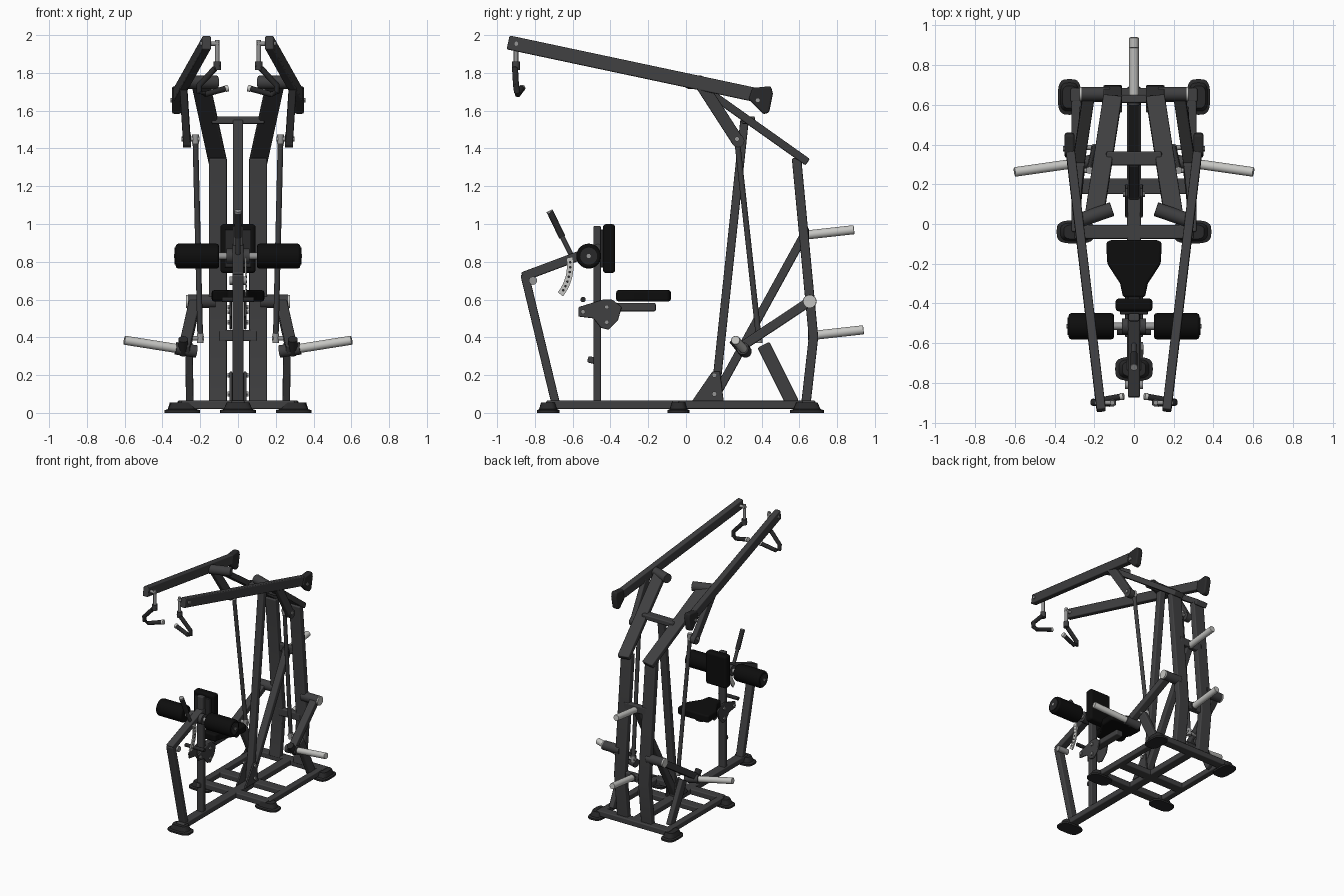
import bpy, bmesh, math
from mathutils import Vector as V


def mat(name, c):
    m = bpy.data.materials.new(name)
    m.diffuse_color = (*c, 1)
    return m


FRAME = mat("charcoal_frame", (0.05, 0.05, 0.052))
PAD = mat("black_pad", (0.004, 0.004, 0.004))
STEEL = mat("light_steel", (0.56, 0.56, 0.54))
BOLT = mat("grey_bolt", (0.3, 0.3, 0.3))
DARK = mat("dark_rubber", (0.022, 0.022, 0.023))


def finish(name, bm, m, bevel=0.0, seg=2):
    bmesh.ops.recalc_face_normals(bm, faces=bm.faces)
    me = bpy.data.meshes.new(name)
    bm.to_mesh(me)
    bm.free()
    me.materials.append(m)
    me.shade_smooth()
    me.set_sharp_from_angle(angle=math.radians(35))
    ob = bpy.data.objects.new(name, me)
    bpy.context.collection.objects.link(ob)
    if bevel:
        b = ob.modifiers.new("bevel", 'BEVEL')
        b.width, b.segments, b.limit_method = bevel, seg, 'ANGLE'
        b.harden_normals = True
    return ob


def loft(name, rings, m, bevel=0.0, seg=2):
    """Skin closed rings of points and cap both ends."""
    bm = bmesh.new()
    rs = [[bm.verts.new(p) for p in r] for r in rings]
    n = len(rs[0])
    for a, b in zip(rs, rs[1:]):
        for i in range(n):
            bm.faces.new((a[i], a[(i + 1) % n], b[(i + 1) % n], b[i]))
    bm.faces.new(rs[0][::-1])
    bm.faces.new(rs[-1])
    return finish(name, bm, m, bevel, seg)


def sweep(name, pts, w, h, m=FRAME, sides=4, bevel=0.0):
    """Mitred tube along pts: box section w (sideways) x h, or round section of radius w."""
    pts = [V(p) for p in pts]
    rings = []
    for i, p in enumerate(pts):
        d0 = (p - pts[i - 1]).normalized() if i else None
        d1 = (pts[i + 1] - p).normalized() if i < len(pts) - 1 else None
        d0, d1 = d0 or d1, d1 or d0
        t = (d0 + d1).normalized()
        ref = V((0, 1, 0)) if abs(t.x) > 0.75 else V((1, 0, 0))
        s = (ref - t * ref.dot(t)).normalized()
        u = t.cross(s)
        k = 1 / max(0.6, t.dot(d0))
        if sides == 4:
            rings.append([p + s * (w / 2 * a) + u * (h / 2 * b * k)
                          for a, b in ((-1, -1), (1, -1), (1, 1), (-1, 1))])
        else:
            rings.append([p + s * w * math.cos(q) + u * w * math.sin(q)
                          for q in (math.tau * j / sides for j in range(sides))])
    return loft(name, rings, m, bevel)


def beam(name, pts, w, h, m=FRAME):
    return sweep(name, pts, w, h, m, 4, 0.008)


def rod(name, pts, r, m=FRAME, sides=16, bevel=0.0):
    return sweep(name, pts, r, r, m, sides, bevel)


def prism(name, axis, pts, a, b, m=FRAME, bevel=0.006, seg=2):
    """Extrude a (y,z) outline along x, or an (x,y) outline along z."""
    f = (lambda p, c: (c, p[0], p[1])) if axis == 'x' else (lambda p, c: (p[0], p[1], c))
    return loft(name, [[f(p, c) for p in pts] for c in (a, b)], m, bevel, seg)


def foot(name, x, y, rx, ry):
    def ring(k, z):
        out = []
        for j in range(24):
            c, s = math.cos(math.tau * j / 24), math.sin(math.tau * j / 24)
            out.append((x + math.copysign(abs(c) ** 0.6, c) * rx * k,
                        y + math.copysign(abs(s) ** 0.6, s) * ry * k, z))
        return out
    loft(name, [ring(1, 0), ring(1, 0.014), ring(0.8, 0.02), ring(0.62, 0.056)], DARK)


# base frame
beam("base_centre_rail", [(0, -0.74, 0.043), (0, 0.65, 0.043)], 0.07, 0.046)
beam("base_middle_cross", [(-0.3, -0.04, 0.043), (0.3, -0.04, 0.043)], 0.07, 0.046)
beam("base_inner_cross", [(-0.28, 0.19, 0.043), (0.28, 0.19, 0.043)], 0.08, 0.044)
beam("base_rear_cross", [(-0.32, 0.65, 0.043), (0.32, 0.65, 0.043)], 0.07, 0.046)
foot("front_foot", 0, -0.73, 0.095, 0.06)

# centre post, diagonal brace and their bolted plates
beam("centre_post", [(0, 0.15, 0.05), (0, 0.31, 1.55)], 0.055, 0.045)
beam("diagonal_brace", [(0, 0.14, 0.06), (0, 0.63, 0.95)], 0.055, 0.045)
beam("upper_cross", [(-0.14, 0.33, 1.55), (0.14, 0.33, 1.55)], 0.07, 0.04)
beam("rear_upper_cross", [(-0.1, 0.63, 0.95), (0.1, 0.63, 0.95)], 0.04, 0.06)
beam("rear_lower_cross", [(-0.1, 0.665, 0.41), (0.1, 0.665, 0.41)], 0.04, 0.06)

# plate storage horns
for y, z in ((0.62, 0.94), (0.67, 0.41)):
    rod("storage_collar", [(0, y - 0.02, z - 0.002), (0, y + 0.02, z + 0.002)], 0.032)
    rod("storage_horn", [(0, y, z), (0, y + 0.27, z + 0.03)], 0.024, STEEL, 20, 0.004)

for s in (-1, 1):
    # base sides and feet
    beam("base_side_rail", [(s * 0.29, -0.04, 0.043), (s * 0.29, 0.65, 0.043)], 0.05, 0.044)
    foot("middle_foot", s * 0.295, -0.04, 0.095, 0.058)
    foot("rear_foot", s * 0.325, 0.64, 0.058, 0.09)
    prism("post_gusset", 'x', [(0.03, 0.06), (0.2, 0.06), (0.18, 0.22), (0.14, 0.22)],
          s * 0.03, s * 0.045)
    for z in (0.1, 0.2):
        rod("gusset_bolt", [(s * 0.045, 0.15, z), (s * 0.056, 0.15, z)], 0.014, BOLT, 6)
    # rear uprights with forward-leaning upper beams
    beam("rear_upright", [(s * 0.107, 0.635, 0.05), (s * 0.107, 0.675, 0.4),
                          (s * 0.107, 0.585, 1.35)], 0.095, 0.05)
    beam("upper_beam", [(s * 0.107, 0.64, 1.33), (s * 0.2, 0.04, 1.755)], 0.095, 0.042)
    rod("lever_pivot", [(s * 0.11, 0.075, 1.75), (s * 0.27, 0.02, 1.75)], 0.036, FRAME, 24, 0.004)
    # handle levers
    beam("handle_lever", [(s * 0.165, -0.94, 1.961), (s * 0.32, 0.36, 1.685)], 0.046, 0.075)
    prism("lever_end_block", 'x', [(0.33, 1.66), (0.35, 1.72), (0.45, 1.73), (0.46, 1.69),
                                   (0.44, 1.59), (0.41, 1.58)], s * 0.3, s * 0.35, DARK, 0.012)
    rod("end_block_bolt", [(s * 0.35, 0.38, 1.655), (s * 0.358, 0.38, 1.655)], 0.014, BOLT, 6)
    beam("lever_crank", [(s * 0.29, 0.08, 1.74), (s * 0.27, 0.28, 1.43)], 0.04, 0.065)
    rod("crank_end", [(s * 0.25, 0.275, 1.44), (s * 0.292, 0.275, 1.44)], 0.034, FRAME, 20)
    rod("crank_bolt", [(s * 0.205, 0.27, 1.45), (s * 0.3, 0.27, 1.45)], 0.013, BOLT, 12)
    # push rods between cranks and loading arms
    rod("push_rod", [(s * 0.2, 0.385, 0.4), (s * 0.225, 0.272, 1.43)], 0.015, FRAME, 12)
    for x, y, z in ((0.2, 0.386, 0.395), (0.225, 0.271, 1.45)):
        rod("rod_end", [(s * x, y, z - 0.025), (s * x, y, z + 0.025)], 0.018, BOLT, 12)
    rod("lower_rod_bolt", [(s * 0.18, 0.386, 0.395), (s * 0.27, 0.386, 0.395)], 0.013, BOLT, 12)
    # loading arms, horns and rest struts
    rod("loading_pivot", [(s * 0.12, 0.655, 0.59), (s * 0.265, 0.655, 0.59)], 0.036, FRAME, 24)
    rod("pivot_cap", [(s * 0.263, 0.655, 0.59), (s * 0.275, 0.655, 0.59)], 0.035, STEEL, 24)
    beam("loading_arm", [(s * 0.225, 0.67, 0.6), (s * 0.285, 0.27, 0.335)], 0.06, 0.05)
    rod("horn_collar", [(s * 0.22, 0.315, 0.325), (s * 0.33, 0.3, 0.342)], 0.033, FRAME, 20)
    rod("loading_horn", [(s * 0.3, 0.305, 0.337), (s * 0.602, 0.262, 0.385)], 0.024, STEEL, 20, 0.004)
    rod("arm_bumper", [(s * 0.29, 0.25, 0.39), (s * 0.29, 0.31, 0.315)], 0.026, DARK, 16)
    beam("rest_strut", [(s * 0.26, 0.41, 0.36), (s * 0.255, 0.565, 0.05)], 0.04, 0.07)
    # hanging hand grips
    rod("grip_hanger_bolt", [(s * 0.2, -0.9, 1.955), (s * 0.1, -0.9, 1.955)], 0.012, BOLT, 12)
    rod("grip_shackle", [(s * 0.11, -0.9, 1.975), (s * 0.11, -0.9, 1.84)], 0.012, BOLT, 12)
    rod("grip_swivel", [(s * 0.11, -0.9, 1.86), (s * 0.11, -0.9, 1.815)], 0.02, FRAME, 16)
    rod("hand_grip", [(s * 0.1, -0.9, 1.84), (s * 0.125, -0.905, 1.82), (s * 0.205, -0.9, 1.735),
                      (s * 0.205, -0.895, 1.7), (s * 0.175, -0.89, 1.687),
                      (s * 0.065, -0.87, 1.717)], 0.016, DARK, 14)
    rod("grip_cap", [(s * 0.067, -0.87, 1.716), (s * 0.052, -0.868, 1.72)], 0.018, STEEL, 14)
    # thigh rollers
    rod("thigh_roller", [(s * 0.1, -0.515, 0.83), (s * 0.33, -0.515, 0.83)], 0.066, PAD, 32, 0.014)
    rod("roller_end_cap", [(s * 0.329, -0.515, 0.83), (s * 0.335, -0.515, 0.83)], 0.045, DARK, 24)
    rod("roller_end_bolt", [(s * 0.335, -0.515, 0.83), (s * 0.339, -0.515, 0.83)], 0.012, BOLT, 6)
    # seat carriage plates and bolts
    prism("seat_carriage_plate", 'x', [(-0.57, 0.51), (-0.57, 0.56), (-0.44, 0.6), (-0.39, 0.6),
                                       (-0.34, 0.56), (-0.36, 0.49), (-0.41, 0.44), (-0.45, 0.45),
                                       (-0.49, 0.5)], s * 0.032, s * 0.045)
    for y, z in ((-0.545, 0.535), (-0.42, 0.56), (-0.42, 0.48)):
        rod("carriage_bolt", [(s * 0.045, y, z), (s * 0.055, y, z)], 0.013, BOLT, 6)

# front leg, thigh support arm and seat post
beam("front_leg", [(0, -0.69, 0.05), (0, -0.855, 0.735)], 0.06, 0.045)
beam("thigh_support_arm", [(0, -0.865, 0.72), (0, -0.45, 0.875)], 0.06, 0.05)
beam("seat_post", [(0, -0.47, 0.05), (0, -0.47, 0.99)], 0.055, 0.04)
beam("post_stop", [(0, -0.52, 0.285), (0, -0.48, 0.275)], 0.03, 0.035)
rod("roller_axle", [(-0.32, -0.515, 0.83), (0.32, -0.515, 0.83)], 0.018, BOLT)
rod("roller_hub", [(-0.06, -0.515, 0.83), (0.06, -0.515, 0.83)], 0.04, FRAME, 24)
rod("front_joint_bolt", [(-0.045, -0.81, 0.7), (0.045, -0.81, 0.7)], 0.022, BOLT, 12)
rod("carriage_pin", [(-0.085, -0.545, 0.6), (0.085, -0.545, 0.6)], 0.014, DARK, 12)

# adjusting lever and its perforated quadrant
rod("adjust_lever", [(0, -0.59, 0.8), (0, -0.7, 1.02)], 0.013, FRAME, 12)
rod("adjust_lever_grip", [(0, -0.655, 0.93), (0, -0.72, 1.065)], 0.018, DARK, 14)
rod("adjust_lever_cap", [(0, -0.718, 1.06), (0, -0.723, 1.07)], 0.018, BOLT, 14)
arc = [math.radians(10 - 6 * i) for i in range(9)]
prism("adjust_quadrant", 'x',
      [(-0.86 + r * math.cos(a), 0.78 + r * math.sin(a))
       for r, seq in ((0.265, arc), (0.23, arc[::-1])) for a in seq], 0.036, 0.046, STEEL, 0)
for a in arc[1:-1]:
    y, z = -0.86 + 0.247 * math.cos(a), 0.78 + 0.247 * math.sin(a)
    rod("quadrant_hole", [(0.045, y, z), (0.047, y, z)], 0.007, DARK, 10)

# seat and chest pad
beam("seat_support", [(0, -0.42, 0.56), (0, -0.16, 0.56)], 0.06, 0.045)
prism("seat_pad", 'z', [(-0.055, -0.37), (0.055, -0.37), (0.07, -0.3), (0.135, -0.2), (0.14, -0.09),
                        (0.11, -0.08), (-0.11, -0.08), (-0.14, -0.09), (-0.135, -0.2),
                        (-0.07, -0.3)], 0.59, 0.65, PAD, 0.014, 3)
prism("chest_pad_plate", 'x', [(-0.455, 0.77), (-0.435, 0.77), (-0.435, 0.97), (-0.455, 0.97)],
      -0.07, 0.07, DARK, 0.004)
prism("chest_pad", 'x', [(-0.44, 0.74), (-0.375, 0.74), (-0.375, 1.0), (-0.44, 1.0)],
      -0.093, 0.093, PAD, 0.018, 3)
